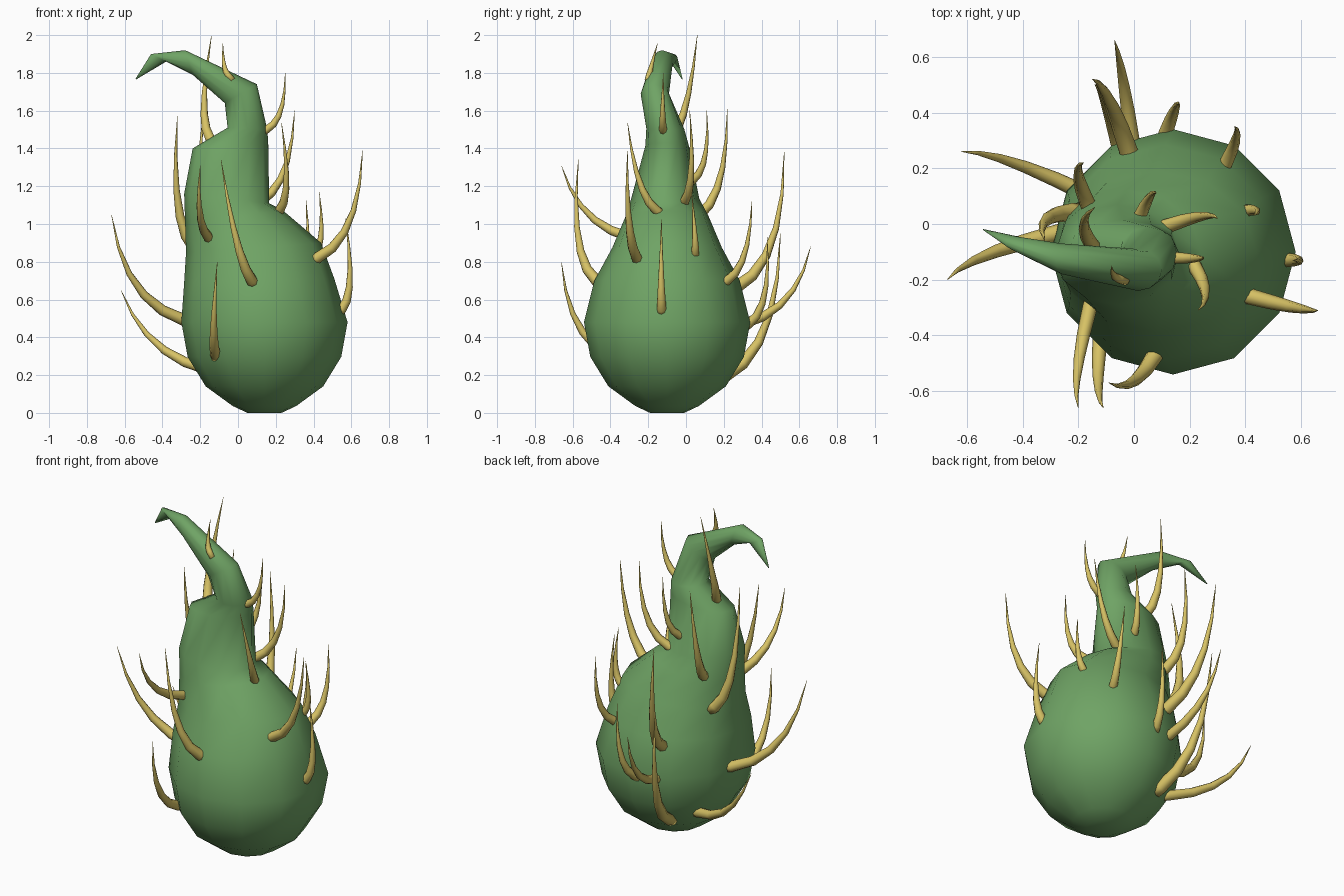
import bpy, bmesh, math
from mathutils import Vector
from mathutils.bvhtree import BVHTree

if "Cube" in bpy.data.objects:
    bpy.data.objects.remove(bpy.data.objects["Cube"])

def material(name, color):
    m = bpy.data.materials.new(name)
    m.diffuse_color = color
    m.use_nodes = True
    m.node_tree.nodes["Principled BSDF"].inputs["Base Color"].default_value = m.diffuse_color
    return m

GREEN = material("green_skin", (0.16, 0.37, 0.13, 1))
YELLOW = material("spine_yellow", (0.68, 0.54, 0.13, 1))

def loft(name, rings, mat, n):
    """Skin rings of (centre, half-axis u, half-axis v)."""
    bm = bmesh.new()
    angles = [2 * math.pi * i / n for i in range(n)]
    loops = [[bm.verts.new(c + u * math.cos(a) + v * math.sin(a)) for a in angles]
             for c, u, v in rings]
    for a, b in zip(loops, loops[1:]):
        for i in range(n):
            j = (i + 1) % n
            bm.faces.new((a[i], a[j], b[j], b[i]))
    bm.faces.new(loops[0][::-1])
    bm.faces.new(loops[-1])
    bmesh.ops.recalc_face_normals(bm, faces=bm.faces)
    me = bpy.data.meshes.new(name)
    bm.to_mesh(me)
    tree = BVHTree.FromBMesh(bm)
    bm.free()
    ob = bpy.data.objects.new(name, me)
    bpy.context.collection.objects.link(ob)
    me.materials.append(mat)
    me.shade_smooth()
    return tree

# Lower half of the bulb: flattened bowl
rings = []
for k in range(5):
    a = math.pi / 8 * (4 - k)
    r = max(.44 * math.cos(a), .09)
    rings.append((Vector((.14, -.1, .48 * (1 - math.sin(a)))),
                  Vector((r, 0, 0)), Vector((0, r, 0))))

# Shoulder, neck and hooked tip: left x, z, right x, z, centre y, half depth
neck = [(-.285, .69, .51, .71, -.10, .385), (-.275, .85, .44, .90, -.10, .29),
        (-.28, 1.01, .24, 1.07, -.10, .22), (-.285, 1.16, .165, 1.11, -.11, .18),
        (-.24, 1.40, .16, 1.43, -.10, .115), (-.055, 1.51, .155, 1.50, -.11, .10),
        (-.07, 1.64, .10, 1.74, -.165, .075), (-.24, 1.79, -.28, 1.92, -.125, .055),
        (-.38, 1.86, -.46, 1.90, -.07, .025), (-.54, 1.765, -.542, 1.77, -.02, .002)]
for lx, lz, rx, rz, cy, ry in neck:
    l, r = Vector((lx, cy, lz)), Vector((rx, cy, rz))
    rings.append(((l + r) / 2, (r - l) / 2, Vector((0, ry, 0))))
body = loft("hooked_gourd_body", rings, GREEN, 12)

def spine(name, angle, z, tip, steps=5):
    """Tapered horn that leaves the skin outward and sweeps up to its tip."""
    out = Vector((math.cos(math.radians(angle)), math.sin(math.radians(angle)), 0))
    b = body.ray_cast(Vector((0, -.1, z)) + out * 2, -out)[0]
    e = Vector(tip)
    length = (e - b).length
    rad = .012 + .028 * length
    c = b.lerp(e, .6) + out * length * .13
    c.z = b.z + (e.z - b.z) * .17
    pts = [b - (c - b).normalized() * .04]
    for i in range(steps + 1):
        s = i / steps
        pts.append(b * (1 - s) ** 2 + c * 2 * s * (1 - s) + e * s * s)
    u = (pts[1] - pts[0]).orthogonal().normalized()
    rings = []
    for i, p in enumerate(pts):
        d = (pts[min(i + 1, steps + 1)] - pts[max(i - 1, 0)]).normalized()
        u = (u - d * u.dot(d)).normalized()
        r = rad * max(1 - (max(i - 1, 0) / steps) ** 1.4, .03)
        rings.append((p, u * r, d.cross(u) * r))
    loft(name, rings, YELLOW, 8)

# Spines: compass angle and height of the root, then the tip
spines = [
    (128, .23, (-.62, .26, .65)), (167, .49, (-.67, -.20, 1.05)),
    (248, .31, (-.11, -.66, .80)), (281, .70, (-.09, -.57, 1.34)),
    (231, .93, (-.20, -.66, 1.31)), (148, .87, (-.32, -.06, 1.58)),
    (134, 1.05, (-.18, .22, 1.62)), (173, 1.45, (-.14, .06, 2.0)),
    (240, 1.79, (-.08, -.15, 1.96)), (352, 1.50, (.25, -.12, 1.80)),
    (38, 1.12, (.30, .02, 1.60)), (346, 1.07, (.23, -.31, 1.54)),
    (339, .82, (.66, -.31, 1.39)), (357, .55, (.57, -.13, 1.03)),
    (44, .70, (.36, .35, 1.13)), (20, .85, (.43, .03, 1.17)),
    (80, 1.23, (.08, .11, 1.60)), (93, .66, (-.15, .52, 1.38)),
    (91, .47, (-.07, .66, .88)), (95, .19, (-.14, .50, .95)),
    (75, .47, (.16, .43, .93)),
]
for i, (angle, z, tip) in enumerate(spines):
    spine(f"spine_{i + 1:02d}", angle, z, tip)
